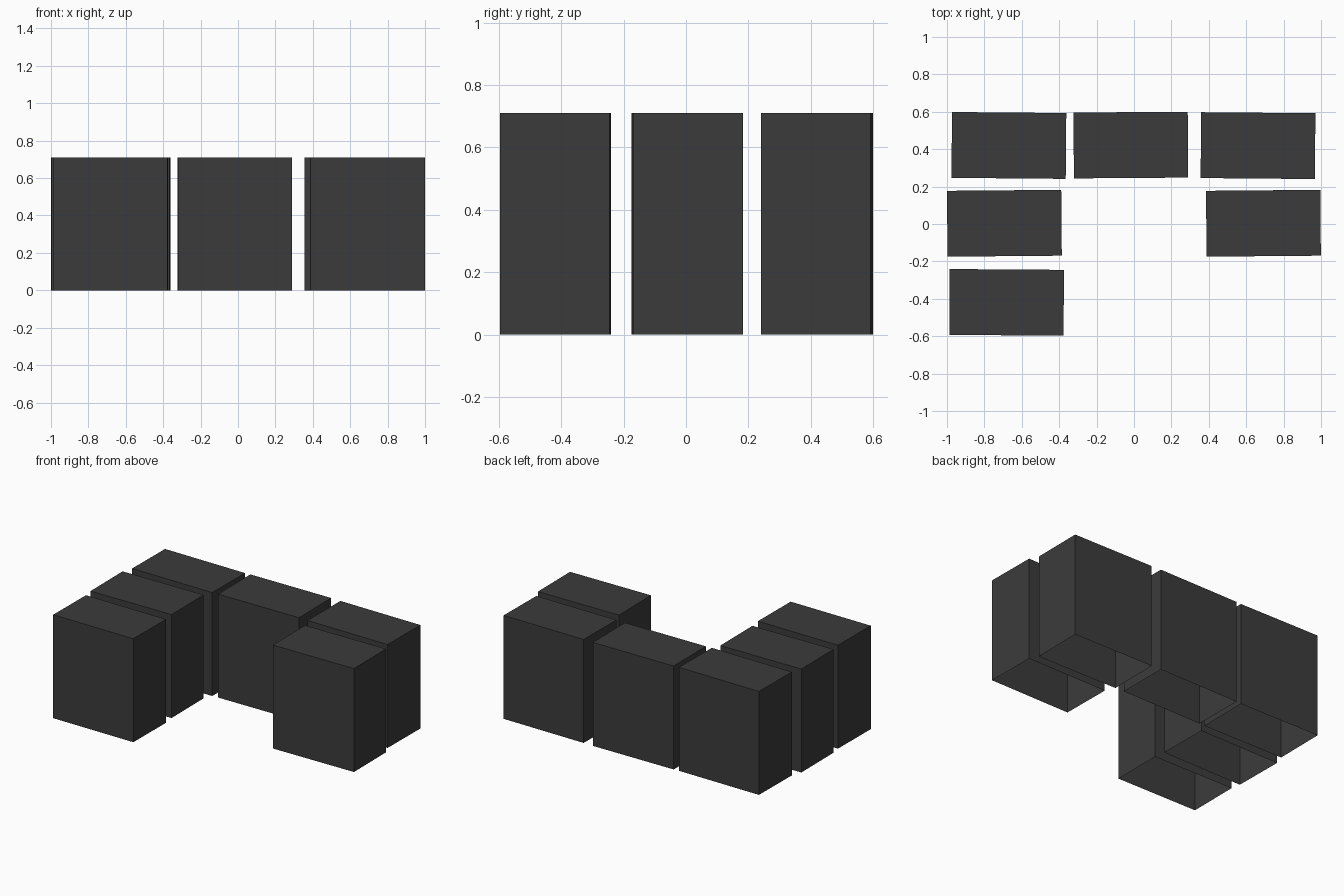
import bpy, bmesh, math
from mathutils import Matrix

cube = bpy.data.objects.get("Cube")
if cube:
    bpy.data.objects.remove(cube, do_unlink=True)

charcoal = bpy.data.materials.new("charcoal")
charcoal.use_nodes = True
color = (0.044, 0.044, 0.044, 1)
charcoal.diffuse_color = color
bsdf = next(n for n in charcoal.node_tree.nodes if n.type == 'BSDF_PRINCIPLED')
bsdf.inputs["Base Color"].default_value = color
bsdf.inputs["Roughness"].default_value = 0.8

WIDTH, DEPTH, HEIGHT = 0.611, 0.352, 0.71


def block(name, x, y, degrees):
    """Upright block, open underneath and slightly turned about z."""
    bm = bmesh.new()
    bmesh.ops.create_cube(bm, size=1, matrix=Matrix.Translation((0, 0, HEIGHT / 2))
                          @ Matrix.Diagonal((WIDTH, DEPTH, HEIGHT, 1)))
    bm.normal_update()
    bottom = [f for f in bm.faces if f.normal.z < -0.5]
    bmesh.ops.delete(bm, geom=bottom, context='FACES_ONLY')
    mesh = bpy.data.meshes.new(name)
    bm.to_mesh(mesh)
    bm.free()
    mesh.materials.append(charcoal)
    ob = bpy.data.objects.new(name, mesh)
    ob.location = (x, y, 0)
    ob.rotation_euler.z = math.radians(degrees)
    bpy.context.collection.objects.link(ob)


# Back row
block("back_right_block", -0.669, 0.42, -0.5)
block("back_middle_block", -0.017, 0.422, 0.4)
block("back_left_block", 0.663, 0.419, -0.5)
# Middle row
block("middle_right_block", -0.693, 0.004, 0.5)
block("middle_left_block", 0.692, 0.004, 0.5)
# Front block
block("front_right_block", -0.681, -0.419, -0.4)
